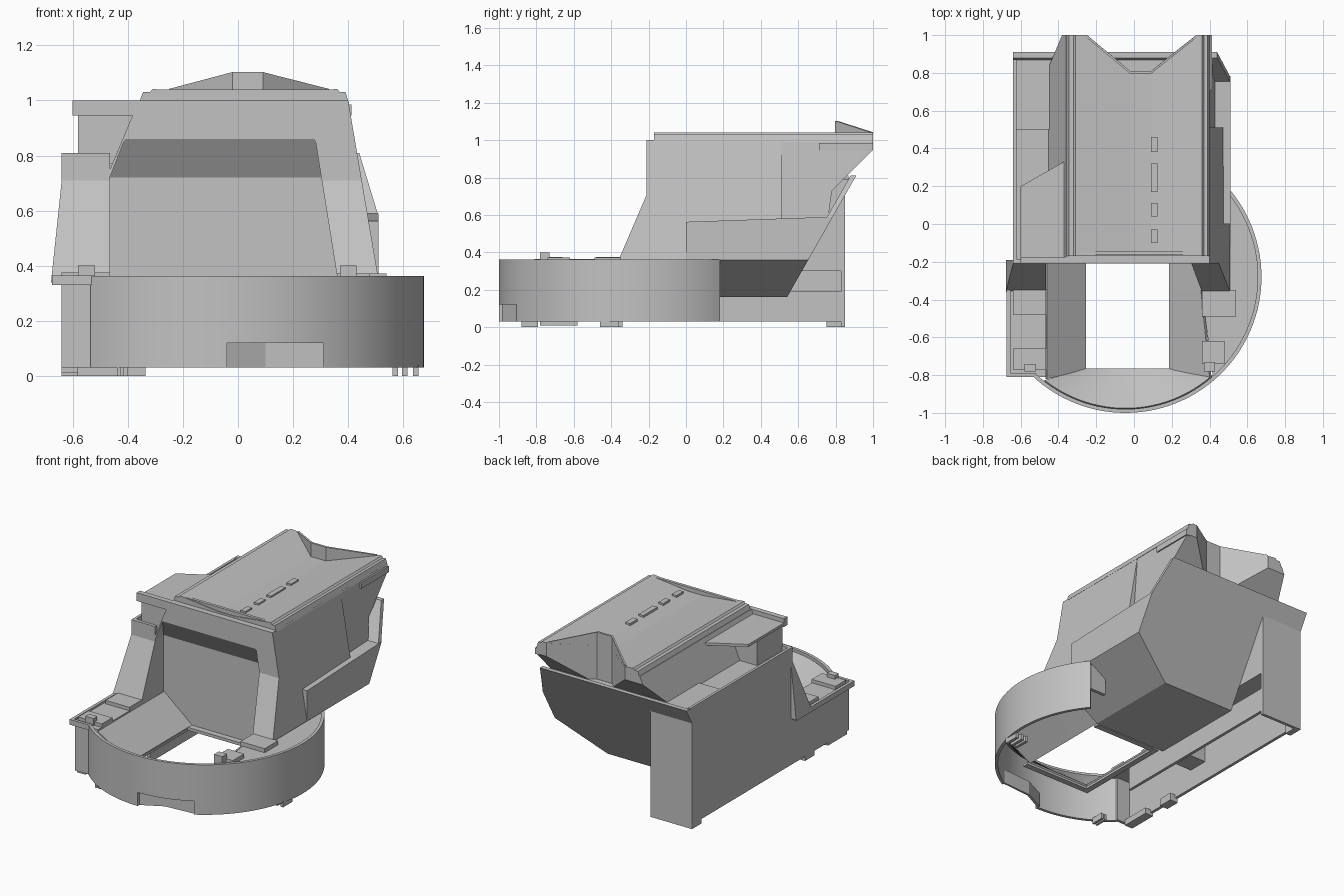
import bpy, bmesh, math

cube = bpy.data.objects.get("Cube")
if cube:
    bpy.data.objects.remove(cube, do_unlink=True)

grey = bpy.data.materials.new("plain grey")
grey.use_nodes = True
tone = (0.54, 0.54, 0.54, 1)
grey.diffuse_color = tone
grey.node_tree.nodes["Principled BSDF"].inputs["Base Color"].default_value = tone


def loft(name, rings, caps=True):
    """Skin a run of equal rings of points; caps close both ends."""
    bm = bmesh.new()
    rows = [[bm.verts.new(p) for p in ring] for ring in rings]
    n = len(rows[0])
    for a, b in zip(rows, rows[1:]):
        for i in range(n if caps else n - 1):
            j = (i + 1) % n
            bm.faces.new((a[i], a[j], b[j], b[i]))
    if caps:
        bm.faces.new(rows[0])
        bm.faces.new(rows[-1])
    bmesh.ops.recalc_face_normals(bm, faces=bm.faces)
    mesh = bpy.data.meshes.new(name)
    bm.to_mesh(mesh)
    bm.free()
    mesh.materials.append(grey)
    ob = bpy.data.objects.new(name, mesh)
    bpy.context.collection.objects.link(ob)
    return ob


def side_prism(name, yz, left, right):
    """Side profile stretched between two x limits that depend on height."""
    return loft(name, [[(f(z), y, z) for y, z in yz] for f in (left, right)])


def plan_prism(name, xy, low, high):
    return loft(name, [[(x, y, z) for x, y in xy] for z in (low, high)])


def box(name, x0, x1, y0, y1, z0, z1):
    return plan_prism(name, [(x0, y0), (x1, y0), (x1, y1), (x0, y1)], z0, z1)


def activate(ob):
    for other in bpy.context.selected_objects:
        other.select_set(False)
    ob.select_set(True)
    bpy.context.view_layer.objects.active = ob


def cut(cutter, *targets):
    for target in targets:
        mod = target.modifiers.new("cut", "BOOLEAN")
        mod.operation = "DIFFERENCE"
        mod.solver = "EXACT"
        mod.object = cutter
        activate(target)
        bpy.ops.object.modifier_apply(modifier=mod.name)
    bpy.data.objects.remove(cutter, do_unlink=True)


def thicken(ob, amount):
    mod = ob.modifiers.new("thickness", "SOLIDIFY")
    mod.thickness = amount
    mod.offset = 0


def const(v):
    return lambda z: v


def arc(radius, start, end, count):
    angles = [math.radians(start + (end - start) * i / count) for i in range(count + 1)]
    return [(-0.045 + radius * math.cos(a), -0.28 + radius * math.sin(a)) for a in angles]


# Round front wall with a shallow recess in its lower edge
outer, inner = arc(0.72, -133, 40, 56), arc(0.7, -133, 40, 56)
wall = loft("round_wall", [[(*o, 0.03), (*o, 0.363), (*i, 0.363), (*i, 0.03)]
                           for o, i in zip(outer, inner)])
cut(box("recess_cutter", -0.04, 0.31, -1.2, -0.8, 0, 0.12), wall)
activate(wall)
bpy.ops.object.shade_smooth_by_angle(angle=math.radians(30))
plan_prism("recess_back", [(-0.045, -0.985), (0.1, -0.91), (0.312, -0.893), (0.312, -0.88),
                           (0.1, -0.895), (-0.045, -0.965)], 0.03, 0.125)
box("round_wall_end", 0.38, 0.5, 0.155, 0.178, 0.17, 0.34)

# Decks beside the opening
plan_prism("right_deck", arc(0.705, -49, 40, 28) + [(0.36, 0.18), (0.36, -0.36)], 0.32, 0.345)
box("left_deck", -0.675, -0.465, -0.81, -0.2, 0.33, 0.352)
box("left_deck_lip", -0.675, -0.655, -0.81, -0.2, 0.34, 0.365)
box("left_deck_front_lip", -0.675, -0.52, -0.81, -0.79, 0.34, 0.365)

# Sloping sides around the floor opening
panel_y = -0.12
x0, x1, y0, low = -0.26, 0.19, -0.77, 0.17
rim = arc(0.7, -128, -49, 24)
edge = [(x0 + (x1 - x0) * i / 24, y0) for i in range(25)]
funnel = [
    loft("front_slope", [[(*p, 0.34) for p in rim], [(*p, low) for p in edge]], False),
    loft("left_slope", [[(-0.465, -0.82, 0.34), (-0.465, panel_y, 0.34)],
                        [(x0, y0, low), (x0, panel_y, low)]], False),
    loft("right_slope", [[(0.405, -0.81, 0.34), (0.36, -0.36, 0.34), (0.36, panel_y, 0.34)],
                         [(x1, y0, low), (x1, -0.36, low), (x1, panel_y, low)]], False)]
for part in funnel:
    thicken(part, 0.015)
box("opening_back_edge", x0, x1, panel_y - 0.04, panel_y, 0.155, 0.175)
box("opening_left_frame", x0 - 0.04, x0, -0.81, panel_y, 0.15, 0.165)
box("opening_front_frame", x0 - 0.04, x1 + 0.03, -0.81, y0, 0.15, 0.165)

# Tall box along the left side, open below, with shelf and raised rim
box("side_box", -0.64, -0.335, -0.06, 0.85, 0.3, 0.78)
box("side_box_outer_wall", -0.64, -0.62, -0.8, 0.85, 0.03, 0.34)
box("side_box_inner_wall", -0.355, -0.335, -0.45, 0.85, 0.03, 0.19)
box("side_box_front_wall", -0.64, -0.52, -0.8, -0.78, 0.03, 0.34)
box("side_box_back_wall", -0.64, -0.335, 0.83, 0.85, 0, 0.32)
box("side_box_rear_block", -0.64, -0.6, 0.75, 0.85, 0, 0.1)
box("side_box_rim", -0.64, -0.622, -0.2, 0.87, 0.75, 0.81)
box("front_left_foot", -0.64, -0.58, -0.44, -0.34, 0, 0.05)
box("front_left_corner_foot", -0.64, -0.58, -0.78, -0.58, 0.01, 0.05)
for x in (-0.44, -0.415):
    box("left_peg", x, x + 0.015, -0.88, -0.79, 0, 0.04)
for x in (0.56, 0.595, 0.635):
    box("right_peg", x, x + 0.02, -0.46, -0.36, 0, 0.04)


# Lower hull: one leaning back plane and a slanted lower right side
def back(z):
    return 0.54 + (z - 0.16) / 1.757


loft("lower_hull", [[(-0.335, panel_y, z), (x, panel_y, z), (x, back(z), z), (-0.335, back(z), z)]
                    for x, z in ((0.2, 0.16), (0.51, 0.36))])
box("panel_lower_left", -0.465, -0.33, panel_y, -0.05, 0.165, 0.37)
side_prism("side_shell", [(0, 0.36), (back(0.36), 0.36), (back(0.59), 0.59), (0, 0.563)],
           const(-0.335), const(0.51))
loft("rear_flap", [[(-0.64, back(z) - 0.03, z), (x, back(z) - 0.03, z),
                    (x, back(z), z), (-0.64, back(z), z)]
                   for x, z in ((0.51, 0.58), (0.44, 0.81))])
side_prism("rear_shelf", [(0.5, 0.5), (back(0.5) - 0.01, 0.5), (back(0.79) - 0.015, 0.79), (0.5, 0.79)],
           const(-0.63), const(0.38))


# Upper housing: deep front with overhang, narrower rear
def body_left(z):
    return -0.36 - 0.42 * (1 - z)


def body_right(z):
    return 0.40 + 0.17 * (1 - z)


side_prism("housing_front", [(-0.21, 1), (-0.21, 0.86), (panel_y, 0.72), (panel_y, 0.36),
                             (0.51, 0.36), (0.51, 1)], body_left, body_right)
rear = side_prism("housing_rear", [(0.51, 1), (0.51, 0.58), (0.76, 0.58),
                                   (0.78, 0.73), (1, 0.95), (1, 1)],
                  body_left, lambda z: 0.40 + 0.07 * (1 - z))
box("rear_side_tab", 0.38, 0.412, 0.71, 1, 0.945, 0.985)

# Front pillars flanking the recessed panel
side_prism("right_pillar", [(-0.21, 1), (-0.21, 0.71), (-0.36, 0.36), (0, 0.36), (0, 1)],
           lambda z: 0.28 + 0.16 * (0.86 - z), body_right)
side_prism("left_pillar", [(-0.21, 0.71), (-0.36, 0.34), (-0.19, 0.34), (-0.19, 0.71)],
           lambda z: -0.64 - 0.105 * (0.71 - z), const(-0.465))
box("left_jamb", -0.64, -0.465, -0.19, -0.05, 0.16, 0.78)
box("left_jamb_front", -0.64, -0.465, -0.21, -0.185, 0.71, 0.81)
side_prism("left_pillar_top", [(-0.21, 0.72), (-0.21, 0.87), (-0.07, 0.87), (-0.07, 0.72)],
           body_left, lambda z: -0.465 + 0.39 * (z - 0.72))

# Dished roof with side rails and a front rail
section = [(-0.36, 0.99), (-0.345, 1.03), (-0.32, 1.03), (-0.31, 1.042), (-0.29, 1.04),
           (-0.02, 1.012), (0.09, 1.012), (0.34, 1.04), (0.36, 1.042), (0.37, 1.03),
           (0.39, 1.03), (0.403, 0.99)]
roof = loft("roof", [[(x, y, z) for x, z in section] for y in (-0.17, 1)])
box("roof_front_rail", -0.3, 0.35, -0.165, -0.145, 1.0, 1.039)

# Notch in the back of the roof, edged by a raised wall
path = [(-0.25, 1, 1.042), (-0.02, 0.81, 1.103), (0.09, 0.81, 1.103), (0.33, 1, 1.042)]
cut(plan_prism("notch_cutter", [(-0.25, 1.001), (-0.02, 0.81), (0.09, 0.81), (0.33, 1.001),
                                (0.33, 1.2), (-0.25, 1.2)], 0.4, 1.3), rear, roof)
loft("notch_wall", [[(x, y, 0.99), (x, y, top), (x, y - 0.014, top), (x, y - 0.014, 0.99)]
                    for x, y, top in path])

# Small raised blocks on the roof
for start, end in ((-0.1, -0.03), (0.04, 0.11), (0.17, 0.32), (0.38, 0.46)):
    box("roof_block", 0.09, 0.125, start, end, 1.0, 1.026)

# Bracket standing over the left shelf: thin plate, front lip and support
plan_prism("bracket_plate", [(-0.6, -0.2), (-0.37, -0.2), (-0.37, 0.33), (-0.6, 0.2)], 0.955, 0.972)
box("bracket_lip", -0.6, -0.35, -0.21, -0.175, 0.945, 1.0)
side_prism("bracket_support", [(-0.19, 0.77), (0.08, 0.77), (0.08, 0.96), (-0.19, 0.96)],
           const(-0.58), lambda z: body_left(z) + 0.005)

# Blocks and latches on the decks
for name, a, b, c, d, top in (
        ("left_block", -0.64, -0.465, -0.48, -0.35, 0.375),
        ("left_front_block", -0.64, -0.465, -0.77, -0.66, 0.375),
        ("left_latch", -0.58, -0.52, -0.78, -0.74, 0.4),
        ("right_block", 0.36, 0.54, -0.49, -0.35, 0.372),
        ("right_front_block", 0.36, 0.48, -0.74, -0.62, 0.372),
        ("right_latch", 0.37, 0.43, -0.78, -0.73, 0.4)):
    box(name, a, b, c, d, 0.33, top)
